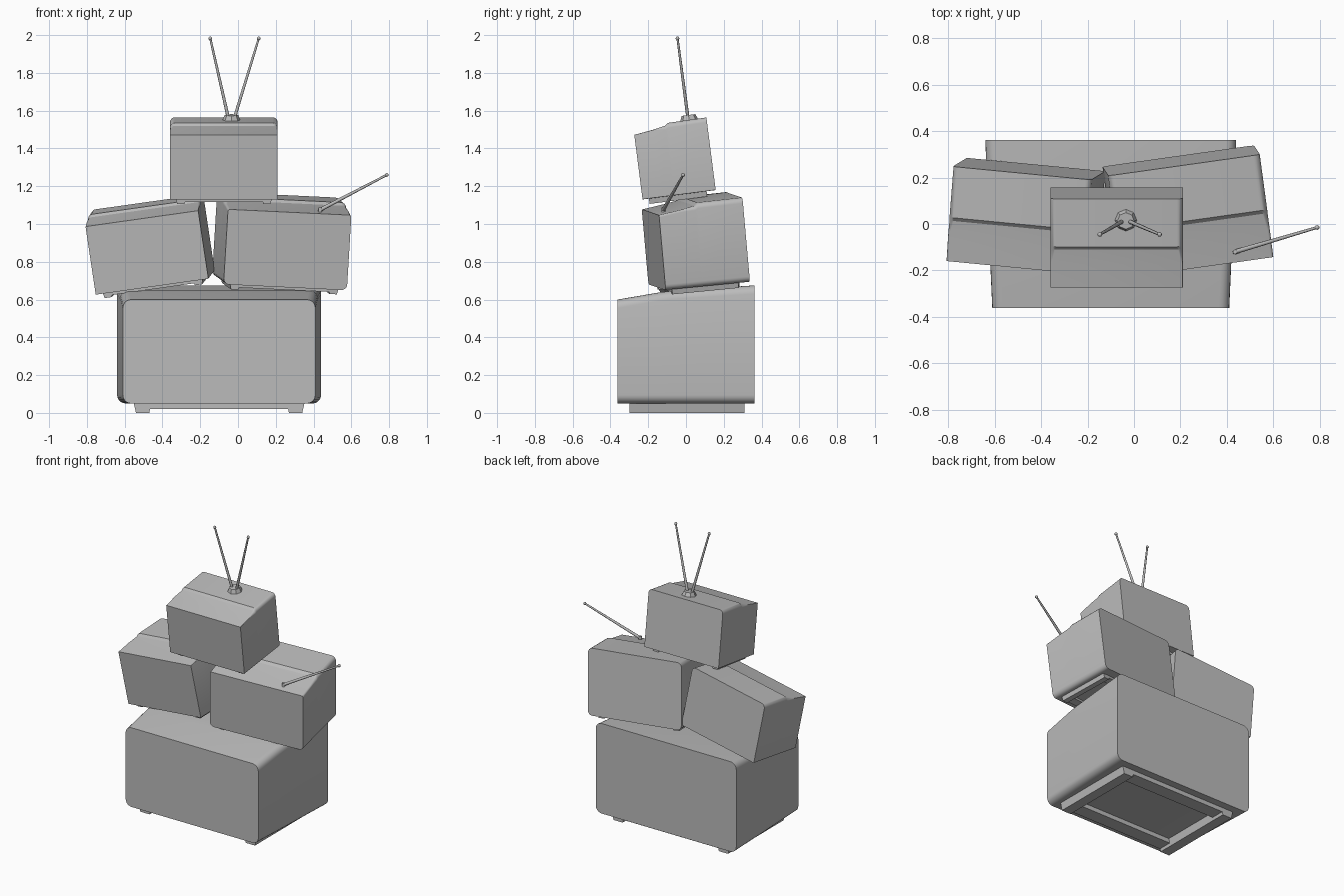
import bpy, bmesh, math
from mathutils import Vector, Matrix

if "Cube" in bpy.data.objects:
    bpy.data.objects.remove(bpy.data.objects["Cube"], do_unlink=True)

GREY = (0.5, 0.5, 0.5, 1)
grey = bpy.data.materials.new("plain grey")
grey.diffuse_color = GREY
grey.use_nodes = True
grey.node_tree.nodes["Principled BSDF"].inputs["Base Color"].default_value = GREY


def finish(bm, name, place=Matrix(), smooth=30):
    """Turn a bmesh into a placed, shaded object."""
    bmesh.ops.recalc_face_normals(bm, faces=bm.faces)
    mesh = bpy.data.meshes.new(name)
    bm.to_mesh(mesh)
    bm.free()
    mesh.materials.append(grey)
    obj = bpy.data.objects.new(name, mesh)
    bpy.context.collection.objects.link(obj)
    obj.matrix_world = place
    bpy.ops.object.select_all(action="DESELECT")
    obj.select_set(True)
    bpy.context.view_layer.objects.active = obj
    bpy.ops.object.shade_smooth_by_angle(angle=math.radians(smooth))
    return obj


def rounded_section(y, width, top, r_top, r_bottom, steps=5):
    """Rounded rectangle standing at depth y, from z = 0 up to top."""
    points = []
    for sx, upper, start in ((1, 1, 0), (-1, 1, 90), (-1, 0, 180), (1, 0, 270)):
        r = r_top if upper else r_bottom
        cx = sx * (width / 2 - r)
        cz = top - r if upper else r
        for i in range(steps + 1):
            a = math.radians(start + 90 * i / steps)
            points.append((cx + r * math.cos(a), y, cz + r * math.sin(a)))
    return points


def loft(name, sections, place):
    """Skin rounded sections from front to back and cap the ends."""
    bm = bmesh.new()
    rings = [[bm.verts.new(p) for p in rounded_section(*s)] for s in sections]
    for a, b in zip(rings, rings[1:]):
        for i in range(len(a)):
            j = (i + 1) % len(a)
            bm.faces.new((a[i], a[j], b[j], b[i]))
    bm.faces.new(rings[0])
    bm.faces.new(rings[-1])
    return finish(bm, name, place)


def base_frame(name, half, y0, y1, height, place):
    """Two tapered runners joined by a shallower bar at front and back."""
    bm = bmesh.new()

    def block(x0, x1, ya, yb, depth, taper):
        cube = bmesh.ops.create_cube(bm, size=1)["verts"]
        for v in cube:
            low = v.co.z < 0
            t = taper if low else 0
            v.co.x = x0 + t if v.co.x < 0 else x1 - t
            v.co.y = ya if v.co.y < 0 else yb
            v.co.z = -depth if low else 0.004

    w = height * 1.9
    for side in (-1, 1):
        block(side * half - w / 2, side * half + w / 2, y0, y1, height, height * 0.25)
    for y in (y0, y1 - w):
        block(-half, half, y, y + w, height * 0.6, 0)
    return finish(bm, name, place)


def rod(name, start, end, r0, r1, sides=8):
    """Tapered straight rod between two points."""
    a, b = Vector(start), Vector(end)
    bm = bmesh.new()
    turn = (b - a).to_track_quat("Z", "Y").to_matrix().to_4x4()
    bmesh.ops.create_cone(bm, cap_ends=True, segments=sides, radius1=r0, radius2=r1,
                          depth=(b - a).length,
                          matrix=Matrix.Translation((a + b) / 2) @ turn)
    return finish(bm, name, smooth=50)


def ball(name, centre, radius):
    bm = bmesh.new()
    bmesh.ops.create_uvsphere(bm, u_segments=10, v_segments=6, radius=radius,
                              matrix=Matrix.Translation(centre))
    return finish(bm, name, smooth=60)


def pose(location, pitch=0, roll=0, yaw=0):
    turn = Matrix.Rotation(math.radians(yaw), 4, "Z")
    turn = turn @ Matrix.Rotation(math.radians(roll), 4, "Y")
    turn = turn @ Matrix.Rotation(math.radians(pitch), 4, "X")
    return Matrix.Translation(location) @ turn


def small_set(name, width, place, r_front, r_bottom):
    """Hooded cabinet with a stepped, round-shouldered back half."""
    k = width
    loft(name + "_cabinet", [
        (0, k, 0.605 * k, r_front, r_bottom),
        (0.18 * k, k, 0.63 * k, r_front, r_bottom),
        (0.295 * k, k, 0.652 * k, 0.035 * k, r_bottom),
        (0.32 * k, k, 0.675 * k, 0.045 * k, r_bottom),
        (0.685 * k, k, 0.68 * k, 0.045 * k, r_bottom),
    ], place)
    base_frame(name + "_base", 0.4 * k, 0.06 * k, 0.6 * k, 0.028, place)


# Large set at the bottom
big = pose((-0.1, 0, 0.05))
loft("bottom_cabinet", [
    (-0.362, 1.02, 0.55, 0.045, 0.045),
    (-0.14, 1.04, 0.588, 0.045, 0.045),
    (-0.07, 1.046, 0.597, 0.045, 0.045),
    (0.362, 1.08, 0.625, 0.045, 0.045),
], big)
base_frame("bottom_base", 0.405, -0.3, 0.31, 0.05, big)

# Three smaller sets stacked above
small_set("right_side", 0.605, pose((-0.455, -0.155, 0.668), 6, -8, -5.5), 0.003, 0.003)
small_set("left_side", 0.66, pose((0.25, -0.153, 0.665), 5.5, 2.7, 8), 0.012, 0.03)
small_set("top", 0.57, pose((-0.075, -0.23, 1.13), 7.3), 0.003, 0.003)

# Twin aerial on the top set
bm = bmesh.new()
bmesh.ops.create_cone(bm, cap_ends=True, segments=8, radius1=0.048, radius2=0.036, depth=0.028)
finish(bm, "aerial_disc", pose((-0.035, 0.015, 1.563), 7.3))
for label, foot, tip in (("right", -0.052, -0.147), ("left", -0.018, 0.11)):
    end = (tip, -0.045, 1.983)
    rod(label + "_aerial", (foot, 0.01, 1.565), end, 0.009, 0.006)
    ball(label + "_aerial_tip", end, 0.01)

# Single aerial on the left-hand set
tip = (0.788, -0.015, 1.26)
rod("single_aerial", (0.435, -0.12, 1.075), tip, 0.01, 0.006)
ball("single_aerial_tip", tip, 0.01)
rod("single_aerial_stub", (0.435, -0.12, 1.04), (0.435, -0.12, 1.088), 0.011, 0.01)
